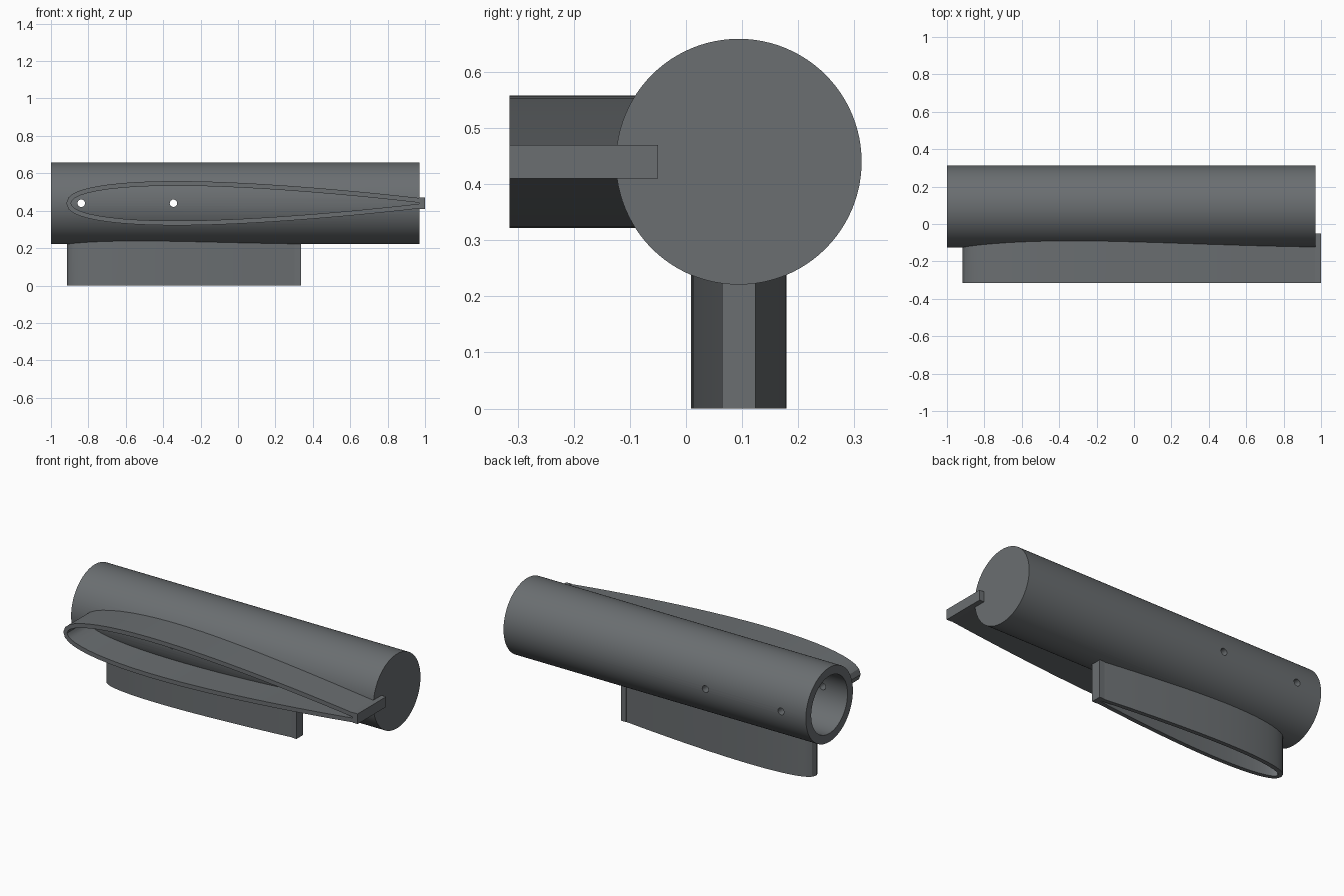
import bpy, bmesh, math
from mathutils import Vector, Matrix

cube = bpy.data.objects.get("Cube")
if cube:
    bpy.data.objects.remove(cube, do_unlink=True)

grey = bpy.data.materials.new("slate grey")
grey.use_nodes = True
colour = (0.145, 0.157, 0.165, 1)
grey.diffuse_color = colour
grey.node_tree.nodes["Principled BSDF"].inputs["Base Color"].default_value = colour

AXIS_Y, AXIS_Z = 0.094, 0.44      # centre line of the tube
RADIUS, BORE = 0.219, 0.169
WALL = 0.025                      # skin of the hollow foils


def make_object(name, bm):
    bmesh.ops.recalc_face_normals(bm, faces=bm.faces)
    mesh = bpy.data.meshes.new(name)
    bm.to_mesh(mesh)
    bm.free()
    mesh.materials.append(grey)
    obj = bpy.data.objects.new(name, mesh)
    bpy.context.collection.objects.link(obj)
    return obj


def cylinder(name, start, end, radius, sides):
    start, end = Vector(start), Vector(end)
    bm = bmesh.new()
    turn = (end - start).to_track_quat('Z', 'Y').to_matrix().to_4x4()
    bmesh.ops.create_cone(bm, cap_ends=True, segments=sides, radius1=radius,
                          radius2=radius, depth=(end - start).length,
                          matrix=Matrix.Translation((start + end) / 2) @ turn)
    return make_object(name, bm)


def box(name, low, high):
    low, high = Vector(low), Vector(high)
    bm = bmesh.new()
    bmesh.ops.create_cube(bm, size=1, matrix=Matrix.Translation((low + high) / 2)
                          @ Matrix.Diagonal((*(high - low), 1)))
    return make_object(name, bm)


def foil_loops(nose, tail, count=28):
    """Inner symmetric foil outline and the same outline grown by WALL."""
    chord = tail - nose

    def half(t):
        return 0.5 * chord * (0.2969 * math.sqrt(t) - 0.126 * t - 0.3516 * t**2
                              + 0.2843 * t**3 - 0.1015 * t**4)
    steps = [(1 - math.cos(math.pi * i / count)) / 2 for i in range(count + 1)]
    inner = [Vector((nose + chord * t, half(t))) for t in reversed(steps)]
    inner += [Vector((nose + chord * t, -half(t))) for t in steps[1:]]
    outer = []
    for i, p in enumerate(inner):
        d = inner[min(i + 1, len(inner) - 1)] - inner[max(i - 1, 0)]
        outer.append(p + Vector((d.y, -d.x)).normalized() * WALL)
    for end in (0, -1):
        outer[end].x = tail + 0.015
    return inner, outer


def hollow_foil(name, nose, tail, place, near, far):
    """Foil-shaped sleeve; place(x, side, depth) gives the position."""
    bm = bmesh.new()
    rings = [[bm.verts.new(place(p.x, p.y, depth)) for p in loop]
             for depth in (near, far) for loop in foil_loops(nose, tail)]
    in_near, out_near, in_far, out_far = rings
    n = len(in_near)
    for a, b in ((in_near, out_near), (out_near, out_far),
                 (out_far, in_far), (in_far, in_near)):
        for i in range(n):
            j = (i + 1) % n
            bm.faces.new((a[i], a[j], b[j], b[i]))
    return make_object(name, bm)


# Main tube
tube = cylinder("finned_tube", (-1, AXIS_Y, AXIS_Z), (0.97, AXIS_Y, AXIS_Z), RADIUS, 96)

# Hollow side wing and lower fin, each with a square trailing bar
parts = [
    hollow_foil("side_wing", -0.893, 0.975,
                lambda x, s, d: (x, d, AXIS_Z + s), -0.315, -0.05),
    box("side_wing_tail", (0.967, -0.315, AXIS_Z - 0.03), (1, -0.05, AXIS_Z + 0.03)),
    hollow_foil("lower_fin", -0.89, 0.31,
                lambda x, s, d: (x, AXIS_Y + s, d), 0, 0.265),
    box("lower_fin_tail", (0.303, AXIS_Y - 0.03, 0), (0.336, AXIS_Y + 0.03, 0.265)),
]

# Bore open at one end, and two cross holes
cutters = [cylinder("bore_cutter", (-1.1, AXIS_Y, AXIS_Z), (0.92, AXIS_Y, AXIS_Z), BORE, 96)]
for x in (-0.838, -0.345):
    cutters.append(cylinder("hole_cutter", (x, -0.25, AXIS_Z), (x, 0.4, AXIS_Z), 0.02, 24))

bpy.ops.object.select_all(action='DESELECT')
tube.select_set(True)
bpy.context.view_layer.objects.active = tube
for operation, tools in (('UNION', parts), ('DIFFERENCE', cutters)):
    for tool in tools:
        tool.hide_render = True
        mod = tube.modifiers.new(tool.name, 'BOOLEAN')
        mod.operation = operation
        mod.solver = 'EXACT'
        mod.object = tool
        bpy.ops.object.modifier_apply(modifier=mod.name)
        bpy.data.objects.remove(tool, do_unlink=True)

bpy.ops.object.shade_smooth_by_angle(angle=math.radians(30))
